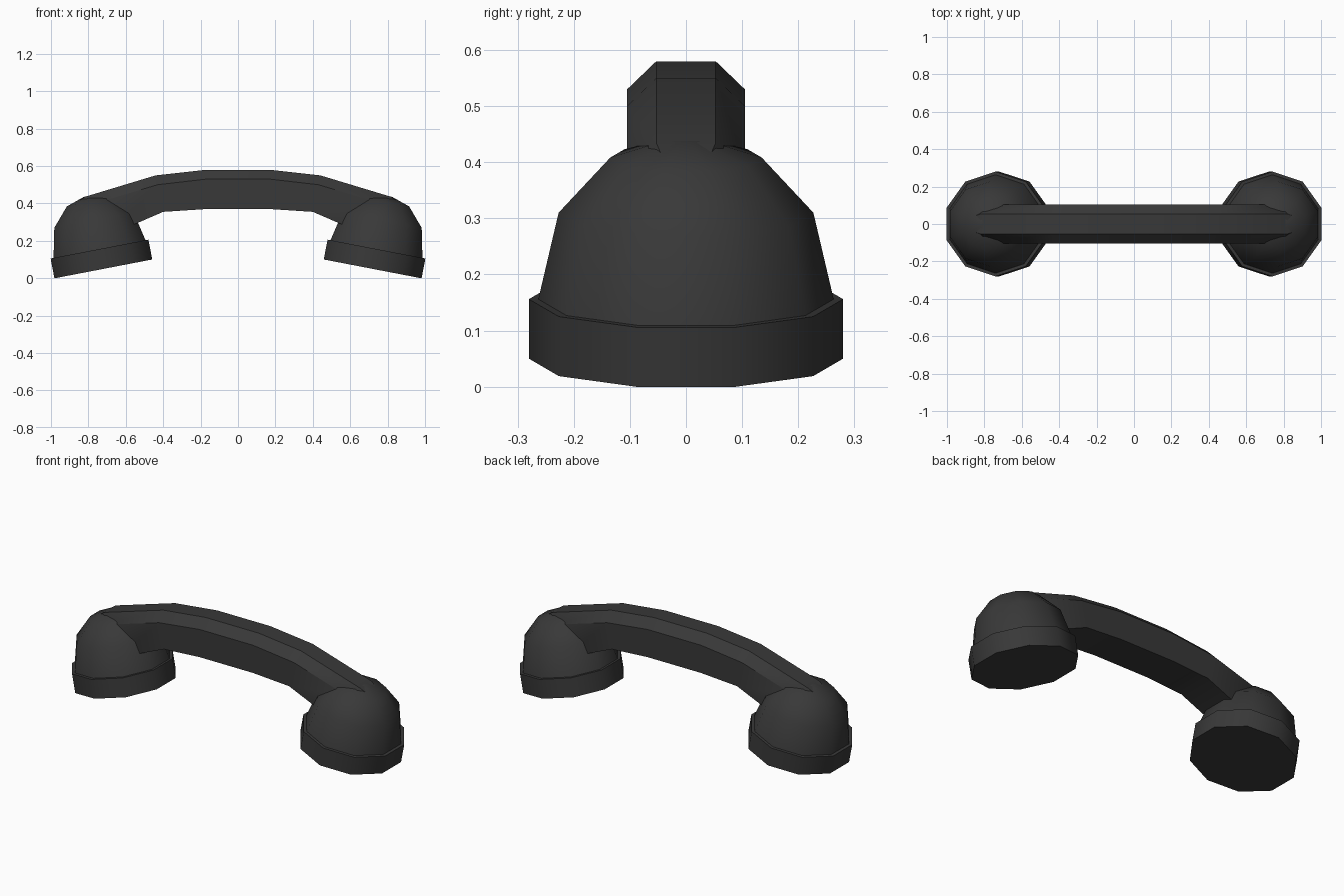
import bpy, bmesh, math
from mathutils import Matrix

if "Cube" in bpy.data.objects:
    bpy.data.objects.remove(bpy.data.objects["Cube"])

black = bpy.data.materials.new("soft black")
black.diffuse_color = (0.040, 0.040, 0.040, 1)
black.use_nodes = True
black.node_tree.nodes["Principled BSDF"].inputs["Base Color"].default_value = black.diffuse_color


def finish(bm, name):
    bmesh.ops.recalc_face_normals(bm, faces=bm.faces)
    me = bpy.data.meshes.new(name)
    bm.to_mesh(me)
    bm.free()
    me.materials.append(black)
    ob = bpy.data.objects.new(name, me)
    bpy.context.collection.objects.link(ob)
    bpy.ops.object.select_all(action='DESELECT')
    ob.select_set(True)
    bpy.context.view_layer.objects.active = ob
    bpy.ops.object.shade_smooth_by_angle(angle=math.radians(40))
    return ob


def loft(bm, rings):
    """Bridge equal-length vertex rings and close both ends."""
    loops = [[bm.verts.new(p) for p in ring] for ring in rings]
    n = len(loops[0])
    for a, b in zip(loops, loops[1:]):
        for i in range(n):
            j = (i + 1) % n
            bm.faces.new((a[i], a[j], b[j], b[i]))
    bm.faces.new(loops[0])
    bm.faces.new(loops[-1])


def turned(name, profile, side):
    """Ten-sided turned part, tilted outward at one end of the handset."""
    rings = []
    for r, h in profile:
        angles = [math.radians(18 + 36 * i) for i in range(10)]
        rings.append([(r * math.cos(a), r * math.sin(a), h) for a in angles])
    bm = bmesh.new()
    loft(bm, rings)
    tilt = Matrix.Rotation(side * math.radians(10.9), 4, 'Y')
    bm.transform(Matrix.Translation((side * 0.72, 0, 0.05)) @ tilt)
    return finish(bm, name)


# Ear and mouth ends: flat cap with a domed cup above
for side, label in ((-1, "ear"), (1, "mouth")):
    turned(label + "_cap", [(0.28, 0), (0.28, 0.108)], side)
    turned(label + "_cup", [(0.265, 0.10), (0.227, 0.265), (0.135, 0.365),
                            (0.03, 0.398)], side)

# Arched handle: each station gives bottom, shoulder and top (x, z) and width scale
half = [((0.17, 0.37), (0.17, 0.53), (0.17, 0.58), 1),
        ((0.40, 0.355), (0.43, 0.50), (0.44, 0.55), 1),
        ((0.70, 0.225), (0.78, 0.395), (0.82, 0.435), 1),
        ((0.74, 0.20), (0.83, 0.36), (0.89, 0.385), 0.6)]
stations = [(s, st) for s, st in
            [(-1, st) for st in reversed(half)] + [(1, st) for st in half]]
rings = []
for s, (bot, mid, top, k) in stations:
    w, t = 0.105 * k, 0.053 * k
    rings.append([(s * bot[0], -w, bot[1]), (s * mid[0], -w, mid[1]),
                  (s * top[0], -t, top[1]), (s * top[0], t, top[1]),
                  (s * mid[0], w, mid[1]), (s * bot[0], w, bot[1])])
bm = bmesh.new()
loft(bm, rings)
finish(bm, "handle")
